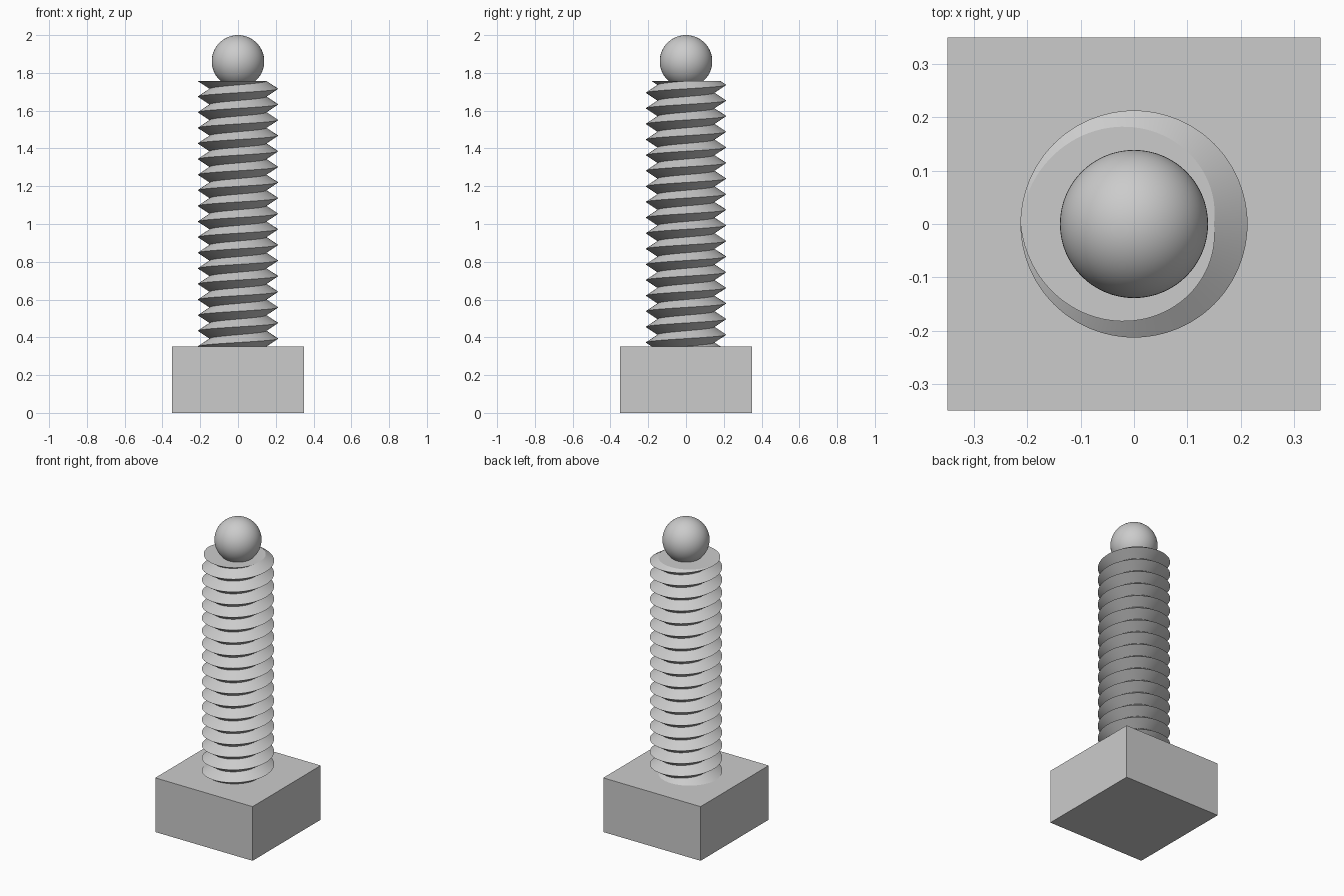
import bpy, bmesh, math

if "Cube" in bpy.data.objects:
    bpy.data.objects.remove(bpy.data.objects["Cube"])

grey = bpy.data.materials.new("mid_grey")
grey.diffuse_color = (0.6, 0.6, 0.6, 1)
grey.use_nodes = True
grey.node_tree.nodes["Principled BSDF"].inputs["Base Color"].default_value = grey.diffuse_color

Z0, Z1 = 0.352, 1.757          # thread bottom and top
ROOT, CREST = 0.15, 0.213      # thread radii
TURNS, SEGS = 17, 96
PITCH = (Z1 - Z0) / TURNS


def finish(ob, name):
    ob.name = name
    ob.data.materials.append(grey)
    return ob


# Square base block
bpy.ops.mesh.primitive_cube_add(size=1, location=(0, 0, 0.176))
base = finish(bpy.context.object, "base_block")
base.scale = (0.7, 0.7, 0.352)

# Ball tip
bpy.ops.mesh.primitive_uv_sphere_add(segments=64, ring_count=32, radius=0.139, location=(0, 0, 1.861))
finish(bpy.context.object, "ball_tip")
bpy.ops.object.shade_smooth()


# Screw thread: V profile wound right-handed and cut flat at both ends
def thread_point(angle, k):
    crest_z = Z1 + PITCH * (angle / math.tau - 0.5)
    z = min(max(crest_z - k * PITCH / 2, Z0), Z1)
    phase = ((z - crest_z) / PITCH) % 1
    r = ROOT + (CREST - ROOT) * abs(1 - 2 * phase)
    return (r * math.cos(angle), r * math.sin(angle), z)


bm = bmesh.new()
columns = []
for i in range(SEGS + 1):
    a = math.tau * i / SEGS
    pts = [(0, 0, Z1)] + [thread_point(a, k) for k in range(-2, 2 * TURNS + 4)] + [(0, 0, Z0)]
    columns.append([bm.verts.new(p) for p in pts])
for c, d in zip(columns, columns[1:]):
    for j in range(len(c) - 1):
        bm.faces.new((c[j], c[j + 1], d[j + 1], d[j]))
bmesh.ops.remove_doubles(bm, verts=bm.verts, dist=1e-5)
bmesh.ops.dissolve_degenerate(bm, edges=bm.edges, dist=1e-5)
bmesh.ops.recalc_face_normals(bm, faces=bm.faces)
mesh = bpy.data.meshes.new("screw_thread")
bm.to_mesh(mesh)
bm.free()
screw = finish(bpy.data.objects.new("screw_thread", mesh), "screw_thread")
bpy.context.collection.objects.link(screw)
bpy.ops.object.select_all(action='DESELECT')
screw.select_set(True)
bpy.context.view_layer.objects.active = screw
bpy.ops.object.shade_smooth_by_angle(angle=math.radians(30))
